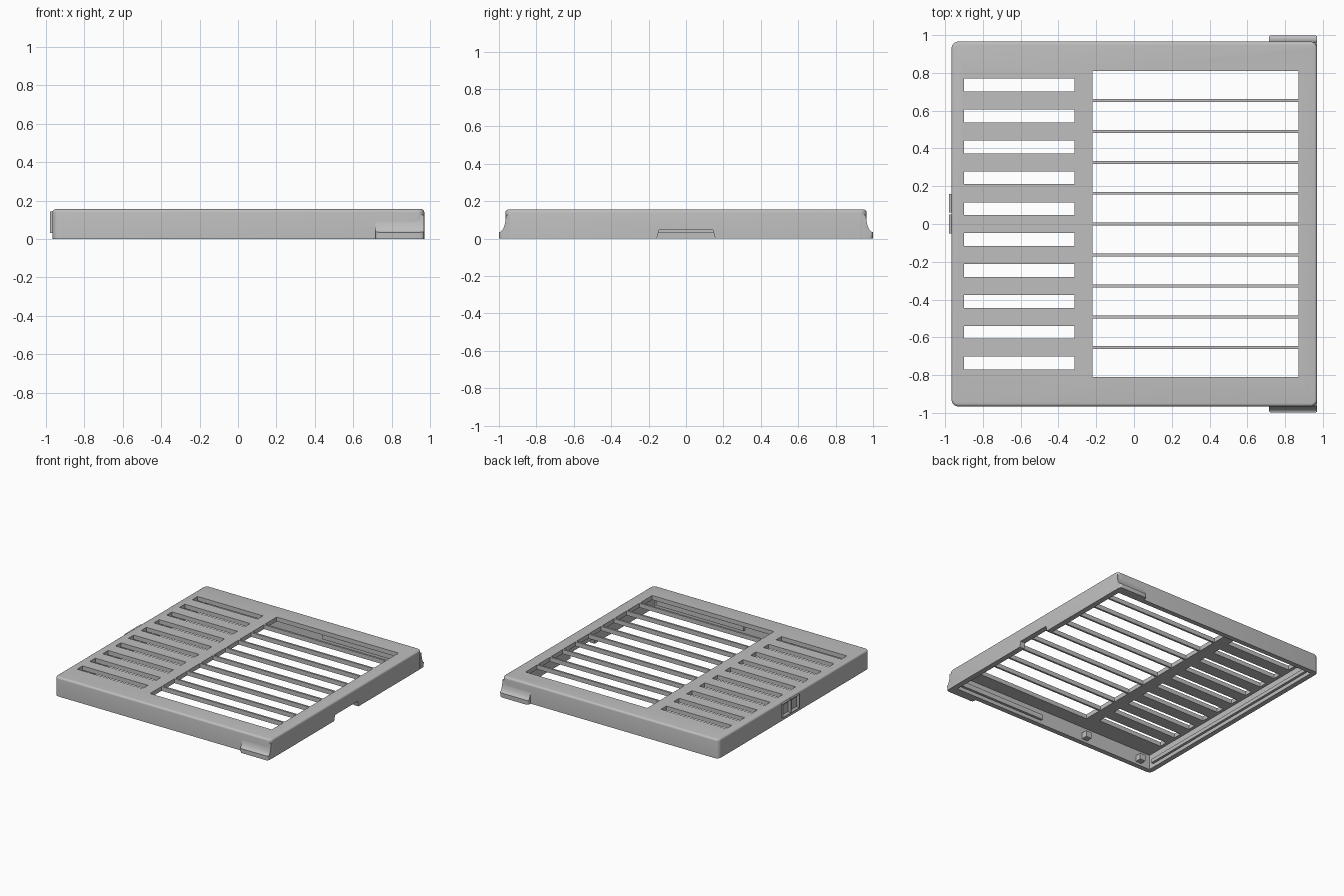
import bpy, bmesh, math
from mathutils import Vector

old = bpy.data.objects.get("Cube")
if old:
    bpy.data.objects.remove(old, do_unlink=True)

# One plain grey plastic
grey = bpy.data.materials.new("grey plastic")
grey.use_nodes = True
GREY = (0.52, 0.52, 0.52, 1)
grey.diffuse_color = GREY
grey.node_tree.nodes["Principled BSDF"].inputs["Base Color"].default_value = GREY


def finish(bm, name):
    bmesh.ops.recalc_face_normals(bm, faces=bm.faces[:])
    mesh = bpy.data.meshes.new(name)
    bm.to_mesh(mesh)
    bm.free()
    mesh.materials.append(grey)
    ob = bpy.data.objects.new(name, mesh)
    bpy.context.collection.objects.link(ob)
    return ob


def add_box(bm, x0, x1, y0, y1, z0, z1):
    lo, hi = Vector((x0, y0, z0)), Vector((x1, y1, z1))
    verts = bmesh.ops.create_cube(bm, size=1)["verts"]
    for v in verts:
        v.co = (lo + hi) / 2 + v.co * (hi - lo)
    return verts


def box(name, *bounds):
    bm = bmesh.new()
    add_box(bm, *bounds)
    return finish(bm, name)


def prism(name, outline, axis, start, end):
    """Extrude a 2D outline along x (outline is y, z)."""
    bm = bmesh.new()
    verts = [bm.verts.new((start, a, b)) for a, b in outline]
    face = bm.faces.new(verts)
    new = bmesh.ops.extrude_face_region(bm, geom=[face])["geom"]
    for v in new:
        if isinstance(v, bmesh.types.BMVert):
            v.co.x = end
    return finish(bm, name)


def vertical(e):
    a, b = e.verts
    return abs(a.co.z - b.co.z) > 0.01


def cut(target, cutter):
    mod = target.modifiers.new("cut", "BOOLEAN")
    mod.operation, mod.solver, mod.object = "DIFFERENCE", "EXACT", cutter
    bpy.context.view_layer.objects.active = target
    bpy.ops.object.modifier_apply(modifier=mod.name)
    bpy.data.objects.remove(cutter, do_unlink=True)


def smooth(ob):
    bpy.ops.object.select_all(action="DESELECT")
    ob.select_set(True)
    bpy.context.view_layer.objects.active = ob
    bpy.ops.object.shade_smooth_by_angle(angle=math.radians(35))


HEIGHT, PLATE, SIDE, WALL = 0.155, 0.035, 0.966, 0.04

# Cover: rounded block, hollowed from below
bm = bmesh.new()
add_box(bm, -SIDE, SIDE + 0.004, -SIDE, SIDE, 0, HEIGHT)
bmesh.ops.bevel(bm, geom=[e for e in bm.edges if vertical(e)], offset=0.035,
                segments=5, profile=0.5, affect="EDGES")
rim = [e for e in bm.edges if all(v.co.z > HEIGHT - 0.001 for v in e.verts)]
bmesh.ops.bevel(bm, geom=rim, offset=0.016, segments=4, profile=0.5, affect="EDGES")
cover = finish(bm, "grille_cover")
inner = SIDE - WALL
cut(cover, box("cavity", -inner, inner, -inner, inner, -0.1, HEIGHT - PLATE))

# Two columns of ten openings
bm = bmesh.new()
for i in range(10):
    y = 0.735 - 0.1635 * i
    add_box(bm, -0.22, 0.87, y - 0.074, y + 0.074, 0.1, 0.2)
    add_box(bm, -0.9, -0.315, y - 0.034, y + 0.034, 0.1, 0.2)
cut(cover, finish(bm, "openings"))

# Finger notch in the right-hand wall
cut(cover, prism("notch", [(-0.16, -0.02), (-0.145, 0.045), (0.145, 0.045), (0.16, -0.02)],
                 "x", 0.8, 1.1))
smooth(cover)

# Flared corner tabs, with a concave sweep into the wall
for side, label in ((-1, "front"), (1, "back")):
    sweep = [(0.999 - 0.036 * math.sin(t), 0.125 - 0.09 * math.cos(t))
             for t in [math.pi / 2 * k / 8 for k in range(9)]]
    outline = [(0.94, 0), (0.999, 0)] + sweep + [(0.94, 0.125)]
    tab = prism(label + "_corner_tab", [(side * y, z) for y, z in outline], "x", 0.715, 0.969)
    bm = bmesh.new()
    bm.from_mesh(tab.data)
    ends = [e for e in bm.edges if vertical(e) and all(abs(v.co.y) > 0.99 for v in e.verts)]
    bmesh.ops.bevel(bm, geom=ends, offset=0.02, segments=4, profile=0.5, affect="EDGES")
    bm.to_mesh(tab.data)
    bm.free()
    smooth(tab)

    # Inner ledge and small posts along the same wall
    def inside(name, x0, x1, depth, z0, z1):
        ys = sorted((side * (inner + 0.005), side * (inner - depth)))
        box(label + name, x0, x1, *ys, z0, z1)
    inside("_inner_ledge", 0.12, 0.9, 0.02, 0.03, 0.07)
    if side < 0:
        for n, x in enumerate((-0.3, -0.82)):
            inside("_post_%d" % (n + 1), x - 0.025, x + 0.025, 0.05, 0.02, 0.07)

# Ledge on the inside of the latch wall
box("latch_wall_ledge", -inner - 0.005, -inner + 0.02, -0.88, 0.88, 0.03, 0.06)

# Pair of framed latch plates on the left-hand wall
for n, y in enumerate((0.0, 0.11)):
    bm = bmesh.new()
    add_box(bm, -0.98, -0.95, y - 0.05, y + 0.05, 0.03, 0.142)
    bm.normal_update()
    outer = [f for f in bm.faces if f.normal.x < -0.9]
    bmesh.ops.inset_region(bm, faces=outer, thickness=0.025, depth=0)
    for v in outer[0].verts:
        v.co.x += 0.013
    finish(bm, "latch_plate_%d" % (n + 1))
